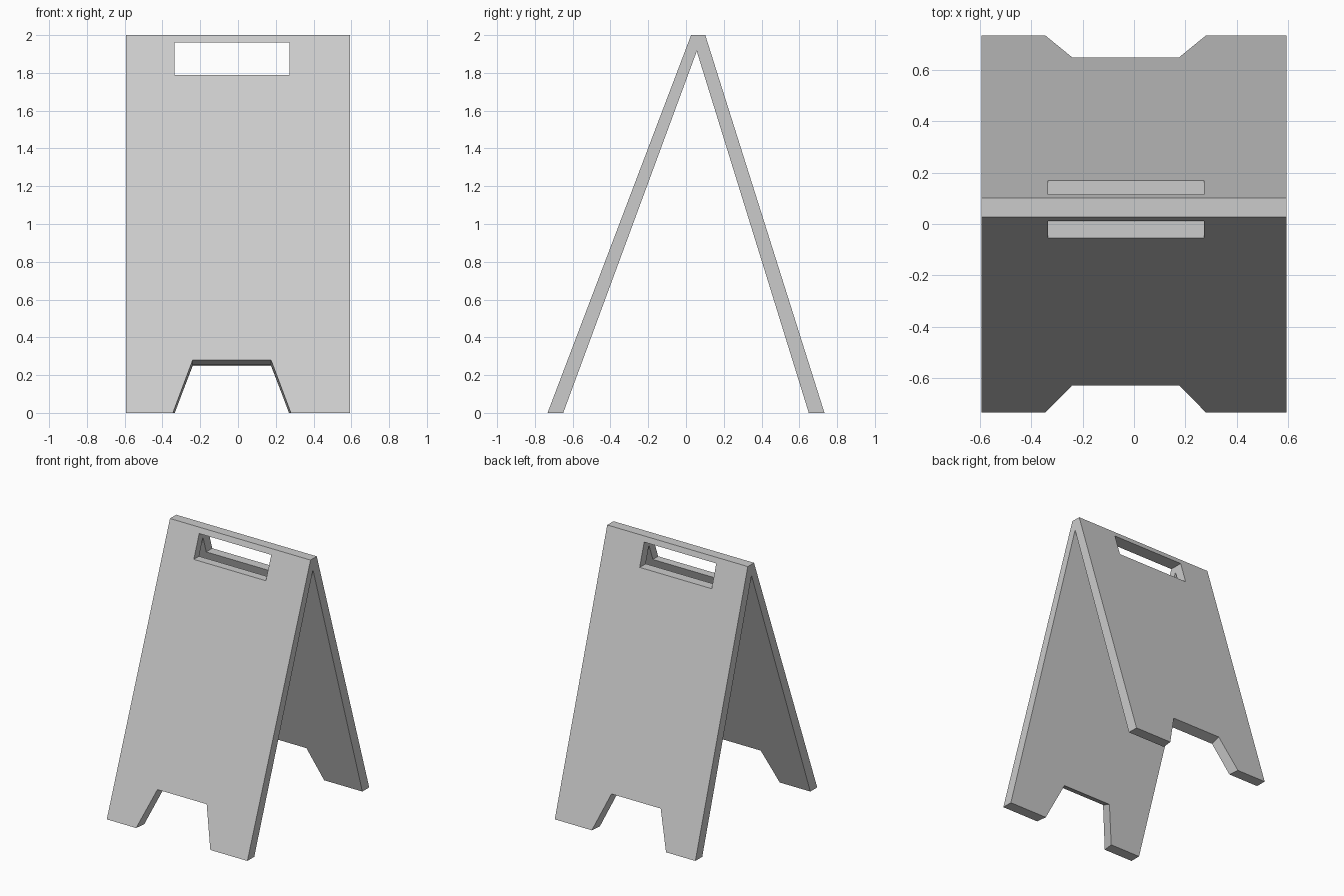
import bpy, bmesh
from mathutils import Vector

if "Cube" in bpy.data.objects:
    bpy.data.objects.remove(bpy.data.objects["Cube"])


def prism(name, ring, offset):
    """Closed prism: a planar ring of points swept along an offset."""
    bm = bmesh.new()
    a = [bm.verts.new(p) for p in ring]
    b = [bm.verts.new(Vector(p) + Vector(offset)) for p in ring]
    n = len(ring)
    bm.faces.new(a)
    bm.faces.new(b[::-1])
    for i in range(n):
        bm.faces.new((a[i], b[i], b[(i + 1) % n], a[(i + 1) % n]))
    bmesh.ops.recalc_face_normals(bm, faces=bm.faces[:])
    mesh = bpy.data.meshes.new(name)
    bm.to_mesh(mesh)
    bm.free()
    obj = bpy.data.objects.new(name, mesh)
    bpy.context.collection.objects.link(obj)
    return obj


def cut(target, cutter):
    mod = target.modifiers.new("cut", 'BOOLEAN')
    mod.operation = 'DIFFERENCE'
    mod.solver = 'EXACT'
    mod.object = cutter
    bpy.context.view_layer.objects.active = target
    bpy.ops.object.modifier_apply(modifier=mod.name)
    bpy.data.objects.remove(cutter)


# Folding board: A-shaped side profile swept across the width
HALF = 0.592
profile = [(-0.733, 0), (-0.65, 0), (0.057, 1.915), (0.65, 0),
           (0.733, 0), (0.102, 2), (0.027, 2)]
board = prism("sandwich_board", [(-HALF, y, z) for y, z in profile],
              (2 * HALF, 0, 0))

# Carry handle slot, straight through both panels
x0, x1, z0, z1 = -0.335, 0.272, 1.788, 1.96
cut(board, prism("handle_cutter",
                 [(x0, -1, z0), (x1, -1, z0), (x1, -1, z1), (x0, -1, z1)],
                 (0, 2, 0)))

# Tapered foot openings, cut square to each sloping panel
for foot_y, top_y, height in ((-0.733, 0.027, 0.28), (0.733, 0.102, 0.272)):
    slope = (top_y - foot_y) / 2
    normal = Vector((0, 1, -slope)).normalized() * 0.2
    flare = 0.105 * 0.1 / height
    outline = [(-0.345 - flare, -0.1), (0.28 + flare, -0.1),
               (0.175, height), (-0.24, height)]
    ring = [Vector((x, foot_y + slope * z, z)) - normal for x, z in outline]
    cut(board, prism("foot_cutter", ring, normal * 2))
